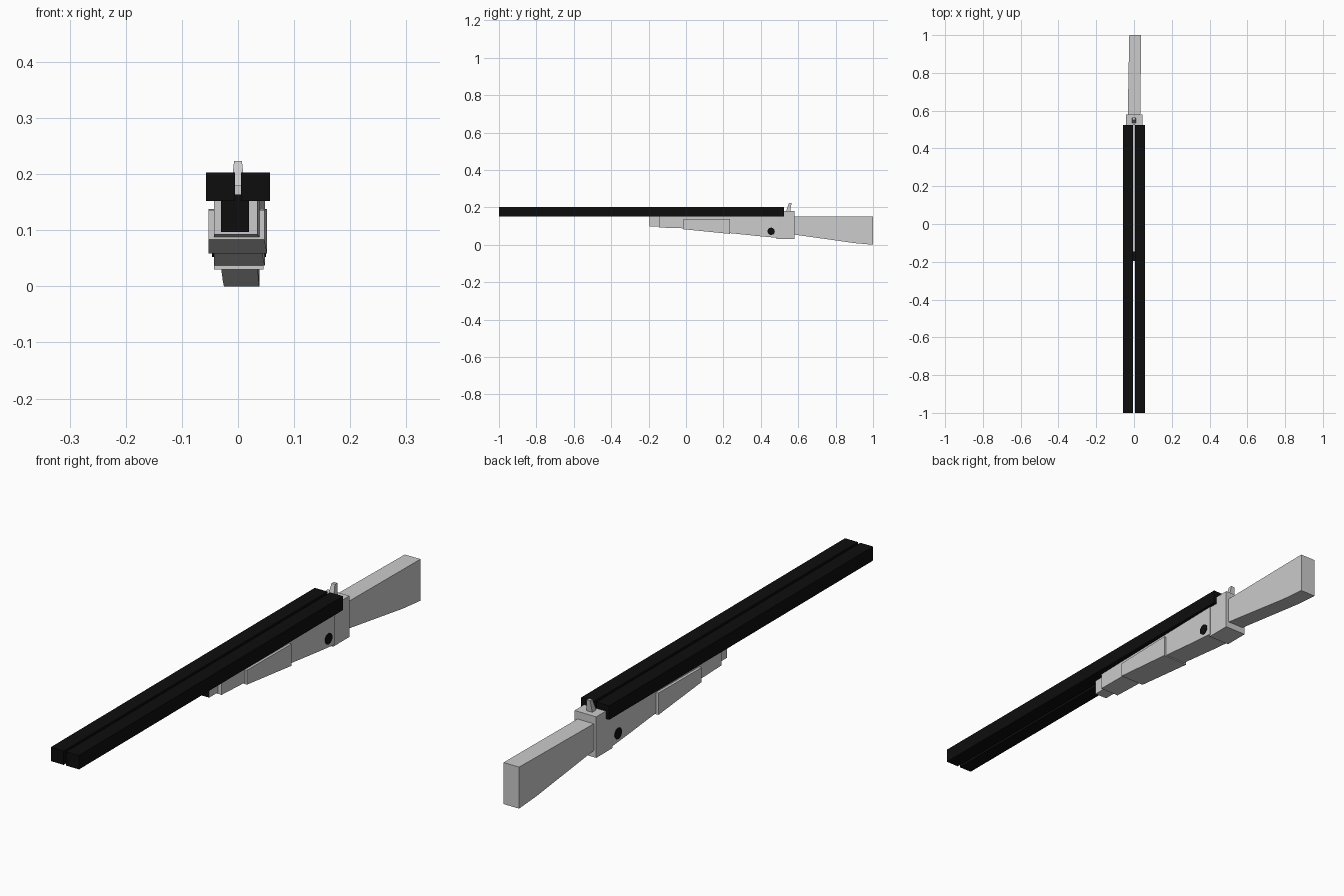
import bpy, bmesh
from mathutils import Matrix

if "Cube" in bpy.data.objects:
    bpy.data.objects.remove(bpy.data.objects["Cube"])


def material(name, value):
    mat = bpy.data.materials.new(name)
    mat.use_nodes = True
    colour = (value, value, value, 1)
    mat.diffuse_color = colour
    mat.node_tree.nodes["Principled BSDF"].inputs["Base Color"].default_value = colour
    return mat


GREY = material("light grey", 0.6)
BLACK = material("black", 0.004)


def finish(name, bm, mats):
    bmesh.ops.recalc_face_normals(bm, faces=bm.faces)
    mesh = bpy.data.meshes.new(name)
    for mat in mats:
        mesh.materials.append(mat)
    bm.to_mesh(mesh)
    bm.free()
    obj = bpy.data.objects.new(name, mesh)
    bpy.context.collection.objects.link(obj)
    return obj


def loft(name, stations, *mats):
    """Rectangular sections (y, left x, right x, bottom z, top z) joined along y."""
    bm = bmesh.new()
    rings = [[bm.verts.new(p) for p in ((a, y, lo), (b, y, lo), (b, y, hi), (a, y, hi))]
             for y, a, b, lo, hi in stations]
    for r, s in zip(rings, rings[1:]):
        for i in range(4):
            j = (i + 1) % 4
            bm.faces.new((r[i], r[j], s[j], s[i]))
    bm.faces.new(rings[0])
    bm.faces.new(rings[-1])
    return finish(name, bm, mats)


# Twin square barrels with a narrow gap
for side, a, b in (("right", -0.057, -0.005), ("left", 0.005, 0.057)):
    loft(side + "_barrel", [(y, a, b, 0.152, 0.203) for y in (-1, 0.525)], BLACK)

# Tapering fore-end and action body
loft("body", [(-0.145, -0.043, 0.035, 0.092, 0.152),
              (-0.015, -0.043, 0.038, 0.088, 0.152),
              (0.4, -0.043, 0.046, 0.045, 0.152),
              (0.49, -0.043, 0.048, 0.037, 0.152)], GREY)

# Grip panels wrapped around the fore-end
loft("grip", [(-0.015, -0.053, 0.047, 0.083, 0.136),
              (0.235, -0.053, 0.052, 0.058, 0.138)], GREY)

# Fore-end tip, black on its front and top
tip = loft("fore_end_tip", [(y, -0.03, 0.02, 0.097, 0.164) for y in (-0.195, -0.145)],
           GREY, BLACK)
for face in tip.data.polygons:
    if face.normal.y < -0.5 or face.normal.z > 0.5:
        face.material_index = 1

# Receiver and the raised breech behind the barrels
loft("receiver", [(y, -0.043, 0.045, 0.03, 0.152) for y in (0.485, 0.58)], GREY)
loft("breech", [(y, -0.043, 0.045, 0.15, 0.18) for y in (0.525, 0.58)], GREY)

# Stock
loft("stock", [(0.575, -0.033, 0.033, 0.055, 0.152),
               (0.9, -0.027, 0.037, 0.009, 0.152),
               (1, -0.025, 0.038, 0, 0.152)], GREY)

# Leaning lever on top of the breech
bm = bmesh.new()
rings = [[bm.verts.new((x * w, y, z)) for x, y in ((-1, y0), (1, y0), (1, y1), (-1, y1))]
         for w, y0, y1, z in ((0.012, 0.535, 0.558, 0.178), (0.007, 0.55, 0.564, 0.223))]
for i in range(4):
    j = (i + 1) % 4
    bm.faces.new((rings[0][i], rings[0][j], rings[1][j], rings[1][i]))
for ring in rings:
    bm.faces.new(ring)
finish("lever", bm, [GREY])

# Hinge pin through the body
bm = bmesh.new()
bmesh.ops.create_cone(bm, cap_ends=True, segments=12, radius1=0.02, radius2=0.02, depth=0.096,
                      matrix=Matrix.Translation((0.002, 0.455, 0.072))
                      @ Matrix.Rotation(1.5708, 4, "Y"))
finish("hinge_pin", bm, [BLACK])
